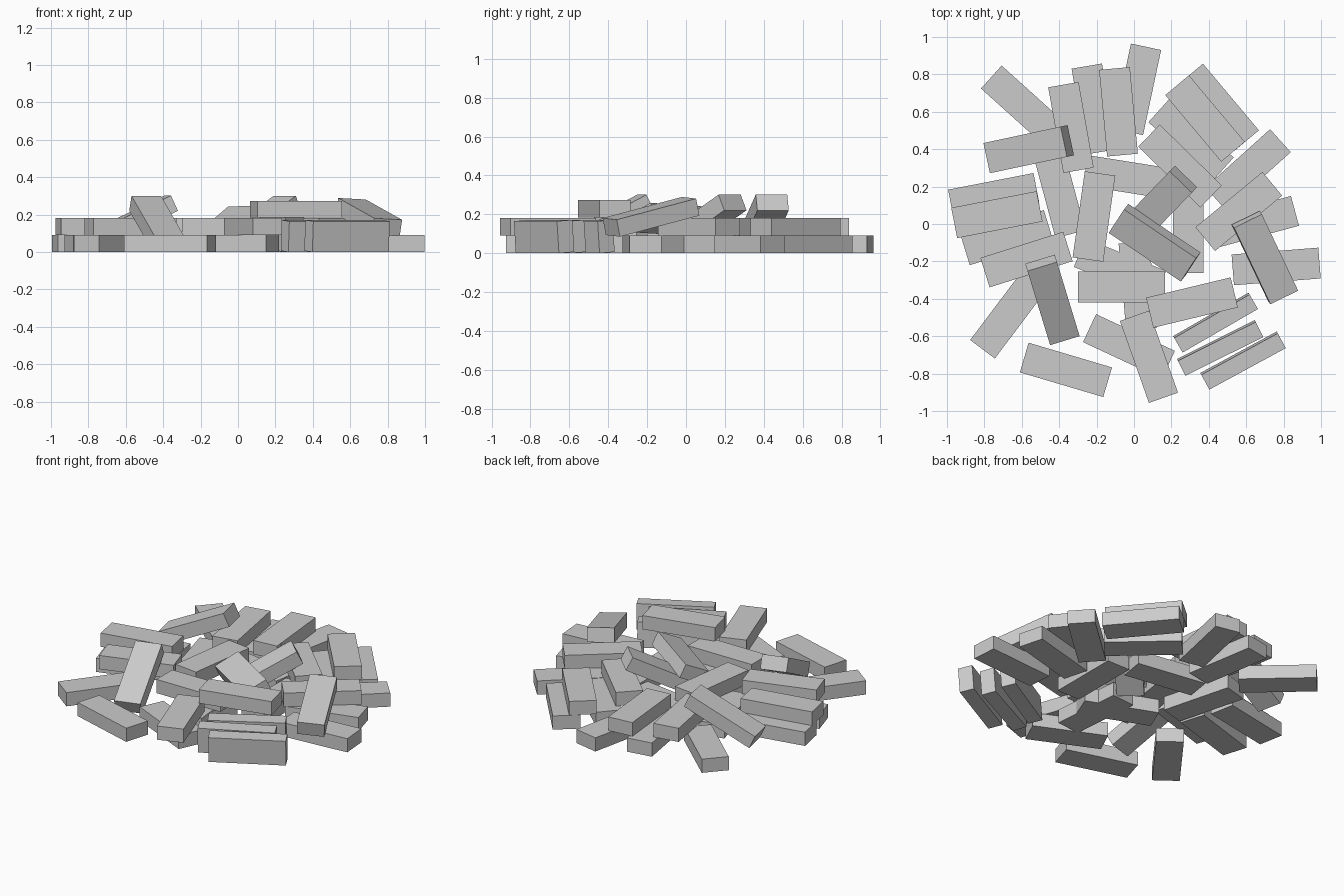
import bpy
from math import radians
from mathutils import Matrix, Vector

L, W, H = 0.465, 0.165, 0.09   # one brick


def brick(name, x, y, z, turn, tilt=0, roll=0):
    """Plain block: roll about its length, raise its +x end by tilt, then turn."""
    v = [(a * L / 2, b * W / 2, c * H / 2)
         for a in (-1, 1) for b in (-1, 1) for c in (-1, 1)]
    f = [(0, 1, 3, 2), (4, 6, 7, 5), (0, 4, 5, 1), (2, 3, 7, 6), (0, 2, 6, 4), (1, 5, 7, 3)]
    rot = (Matrix.Rotation(radians(turn), 3, 'Z')
           @ Matrix.Rotation(radians(-tilt), 3, 'Y')
           @ Matrix.Rotation(radians(roll), 3, 'X'))
    me = bpy.data.meshes.new(name)
    me.from_pydata([rot @ Vector(p) for p in v], [], f)
    ob = bpy.data.objects.new(name, me)
    ob.location = (x, y, z)
    bpy.context.collection.objects.link(ob)
    return ob


# Flat bricks on the ground: x, y, turn
ground = [
    (0.016, 0.72, 78), (-0.59, 0.63, -42), (-0.214, 0.615, -80.5),
    (0.455, 0.626, -50), (0.305, 0.45, -42), (0.61, 0.29, 42),
    (0.636, 0.01, 15), (0.76, -0.227, 4.5), (-0.075, -0.24, -22),
    (-0.03, 0.25, -9), (-0.40, 0.17, -75), (-0.75, 0.147, 11),
    (-0.68, -0.073, 17), (-0.364, -0.78, -16.5), (-0.67, -0.484, 53),
    (-0.027, -0.655, -25), (0.02, -0.33, -85), (0.29, -0.03, 90),
]
# Flat bricks in the second layer
second = [
    (-0.337, 0.516, -80), (-0.083, 0.60, -84.7), (0.38, 0.564, -50),
    (0.246, 0.31, -44.5), (0.56, 0.067, 39.5), (-0.067, -0.337, 0),
    (-0.214, 0.04, 82), (-0.733, 0.05, 11), (-0.575, -0.19, 17.5),
    (0.08, -0.71, -70.5),
]
# Single flat brick in the third layer
third = [(0.31, -0.42, 13.5)]
for layer, rows in enumerate((ground, second, third)):
    for i, (x, y, turn) in enumerate(rows):
        brick(f"flat_brick_{layer + 1}_{i + 1}", x, y, H * (layer + 0.5) + 0.002 * layer, turn)

# Bricks standing on their long edge
for i, (x, y, turn) in enumerate([(0.436, -0.527, 30), (0.46, -0.663, 26.5), (0.583, -0.73, 28.5)]):
    brick(f"edge_brick_{i + 1}", x, y, 0.0855, turn, roll=94)

# Leaning bricks: x, y, z, turn, tilt, roll
leaning = [
    (-0.563, 0.40, 0.163, 12, 25, 0),
    (0.70, -0.18, 0.187, 115.4, 13.5, 3),
    (-0.436, -0.406, 0.155, 107, 27, 0),
    (0.11, -0.10, 0.175, -34, 2, 25),
    (0.12, 0.09, 0.155, 46, 27, 0),
]
for i, row in enumerate(leaning):
    brick(f"leaning_brick_{i + 1}", *row)
